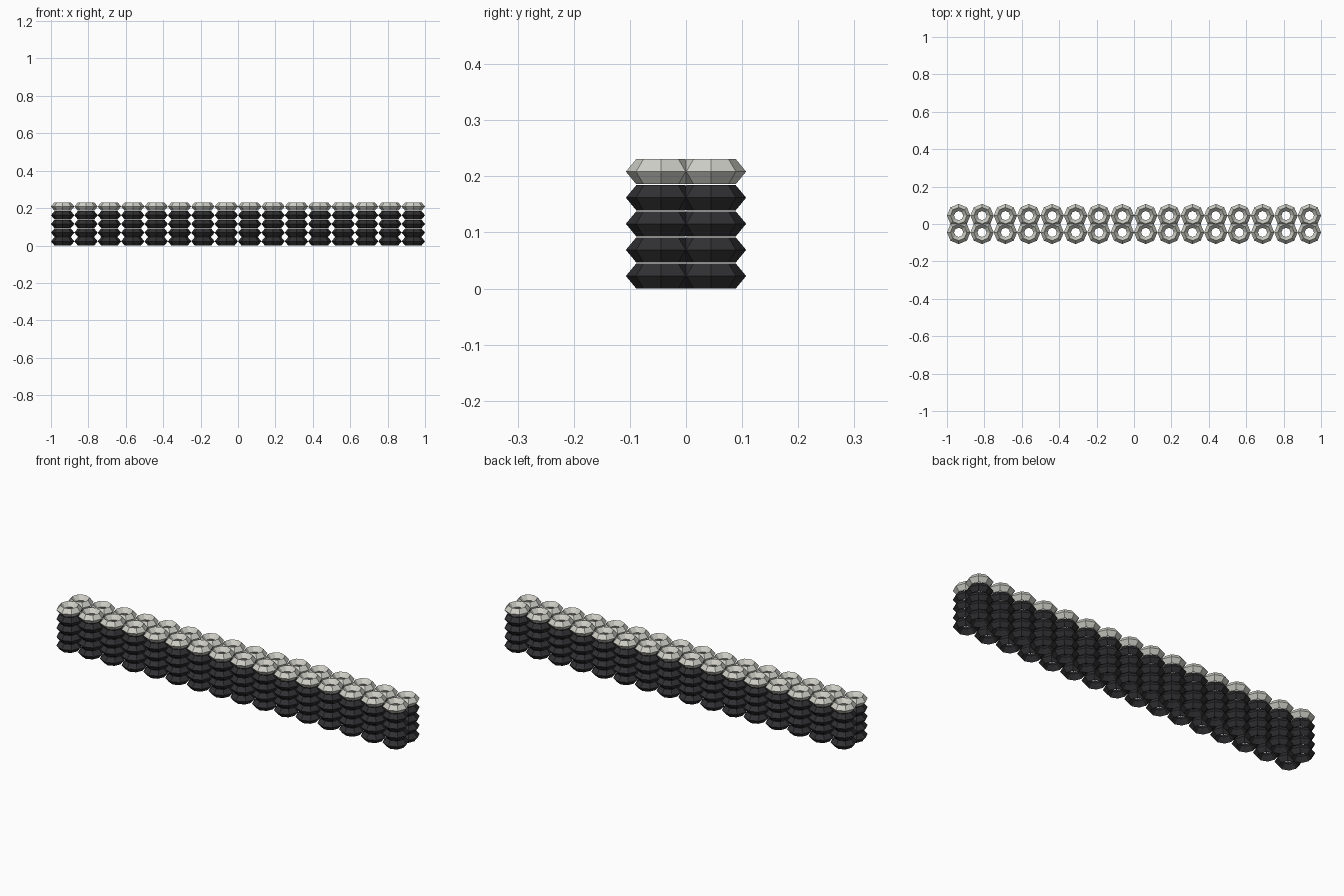
import bpy, bmesh
from math import cos, sin, pi

if "Cube" in bpy.data.objects:
    bpy.data.objects.remove(bpy.data.objects["Cube"])

COLS, LAYERS, SIDES = 16, 5, 8
R_OUT, R_MID, R_IN, HALF_H = 0.0625, 0.044, 0.0245, 0.0223
PITCH_X, ROW_Y, PITCH_Z = 0.125, 0.0447, 0.0465


def material(name, color):
    m = bpy.data.materials.new(name)
    m.diffuse_color = color
    m.use_nodes = True
    m.node_tree.nodes["Principled BSDF"].inputs["Base Color"].default_value = m.diffuse_color
    return m


# One low-poly tyre: diamond section swept around eight sides
def tyre_mesh(name, mat):
    bm = bmesh.new()
    profile = [(R_OUT, 0), (R_MID, HALF_H), (R_IN, 0), (R_MID, -HALF_H)]
    rings = []
    for i in range(SIDES):
        a = 2 * pi * i / SIDES
        rings.append([bm.verts.new((r * cos(a), r * sin(a), z)) for r, z in profile])
    for i in range(SIDES):
        p, q = rings[i], rings[(i + 1) % SIDES]
        for j in range(4):
            k = (j + 1) % 4
            bm.faces.new((p[j], q[j], q[k], p[k]))
    bmesh.ops.recalc_face_normals(bm, faces=bm.faces)
    me = bpy.data.meshes.new(name)
    bm.to_mesh(me)
    bm.free()
    me.materials.append(mat)
    return me


black = tyre_mesh("black_tyre", material("black_rubber", (0.03, 0.03, 0.033, 1)))
white = tyre_mesh("white_tyre", material("white_paint", (0.62, 0.62, 0.57, 1)))

# Barrier: two rows of stacks, top tyre painted white
for row, y in (("front", -ROW_Y), ("back", ROW_Y)):
    for c in range(COLS):
        for l in range(LAYERS):
            top = l == LAYERS - 1
            kind = "white" if top else "black"
            ob = bpy.data.objects.new(f"{row}_{kind}_tyre", white if top else black)
            ob.location = ((c - (COLS - 1) / 2) * PITCH_X, y, HALF_H + l * PITCH_Z)
            bpy.context.collection.objects.link(ob)
